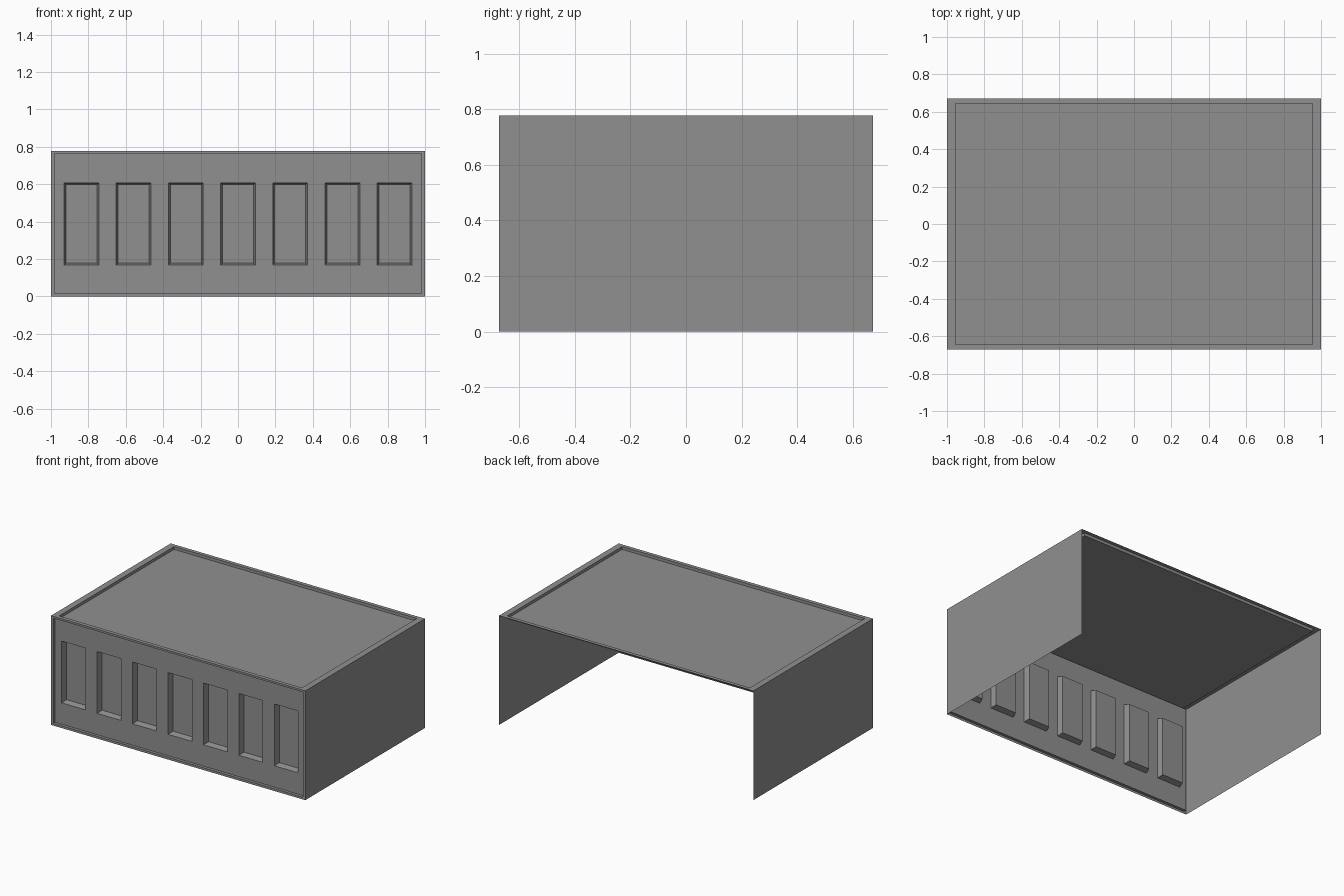
import bpy, bmesh
from mathutils import Vector

cube = bpy.data.objects.get("Cube")
if cube:
    bpy.data.objects.remove(cube, do_unlink=True)

W, D, H = 1.0, 0.672, 0.777        # half width, half depth, height

grey = bpy.data.materials.new("plain grey")
grey.use_nodes = True
colour = (0.28, 0.28, 0.28, 1)
grey.diffuse_color = colour
grey.node_tree.nodes["Principled BSDF"].inputs["Base Color"].default_value = colour


def sheet(us, vs, place, outward):
    """Grid sheet with cuts at us and vs, its normals turned outward."""
    bm = bmesh.new()
    rows = [[bm.verts.new(place(u, v)) for u in us] for v in vs]
    cells = {}
    for j in range(len(vs) - 1):
        for i in range(len(us) - 1):
            cells[i, j] = bm.faces.new((rows[j][i], rows[j][i + 1],
                                        rows[j + 1][i + 1], rows[j + 1][i]))
    bm.normal_update()
    for f in cells.values():
        if f.normal.dot(Vector(outward)) < 0:
            f.normal_flip()
    bm.normal_update()
    return bm, cells


def sink(bm, faces, depth, taper=0.0002):
    """Push a group of faces inward, with a slight taper to the sides."""
    bmesh.ops.inset_region(bm, faces=faces, thickness=taper, depth=-depth,
                           use_even_offset=True, use_boundary=True)
    bm.normal_update()


def finish(bm, name):
    mesh = bpy.data.meshes.new(name)
    bm.to_mesh(mesh)
    bm.free()
    mesh.materials.append(grey)
    bpy.context.collection.objects.link(bpy.data.objects.new(name, mesh))


def inner_cells(cells, us, vs):
    return [f for (i, j), f in cells.items()
            if 0 < i < len(us) - 2 and 0 < j < len(vs) - 2]


# Front wall: thin frame, sunken panel, seven recessed windows
us = [-W, -W + 0.018]
for k in range(-3, 4):
    us += [k * 0.279 - 0.093, k * 0.279 + 0.093]
us += [W - 0.018, W]
vs = [0, 0.016, 0.168, 0.607, H - 0.014, H]
bm, cells = sheet(us, vs, lambda u, v: (u, -D, v), (0, -1, 0))
sink(bm, inner_cells(cells, us, vs), 0.02)
windows = [cells[i, 2] for i in range(2, len(us) - 2, 2)]
sink(bm, windows, 0.04, 0.01)
finish(bm, "front_wall")

# Roof: raised rim around a sunken flat panel
us = [-W, -W + 0.045, W - 0.045, W]
vs = [-D, -D + 0.027, D - 0.027, D]
bm, cells = sheet(us, vs, lambda u, v: (u, v, H), (0, 0, 1))
sink(bm, inner_cells(cells, us, vs), 0.02)
finish(bm, "roof")

# Plain side walls; back and underside stay open
for name, s in (("left_wall", 1), ("right_wall", -1)):
    bm, cells = sheet([-D, D], [0, H], lambda u, v: (s * W, u, v), (s, 0, 0))
    finish(bm, name)
